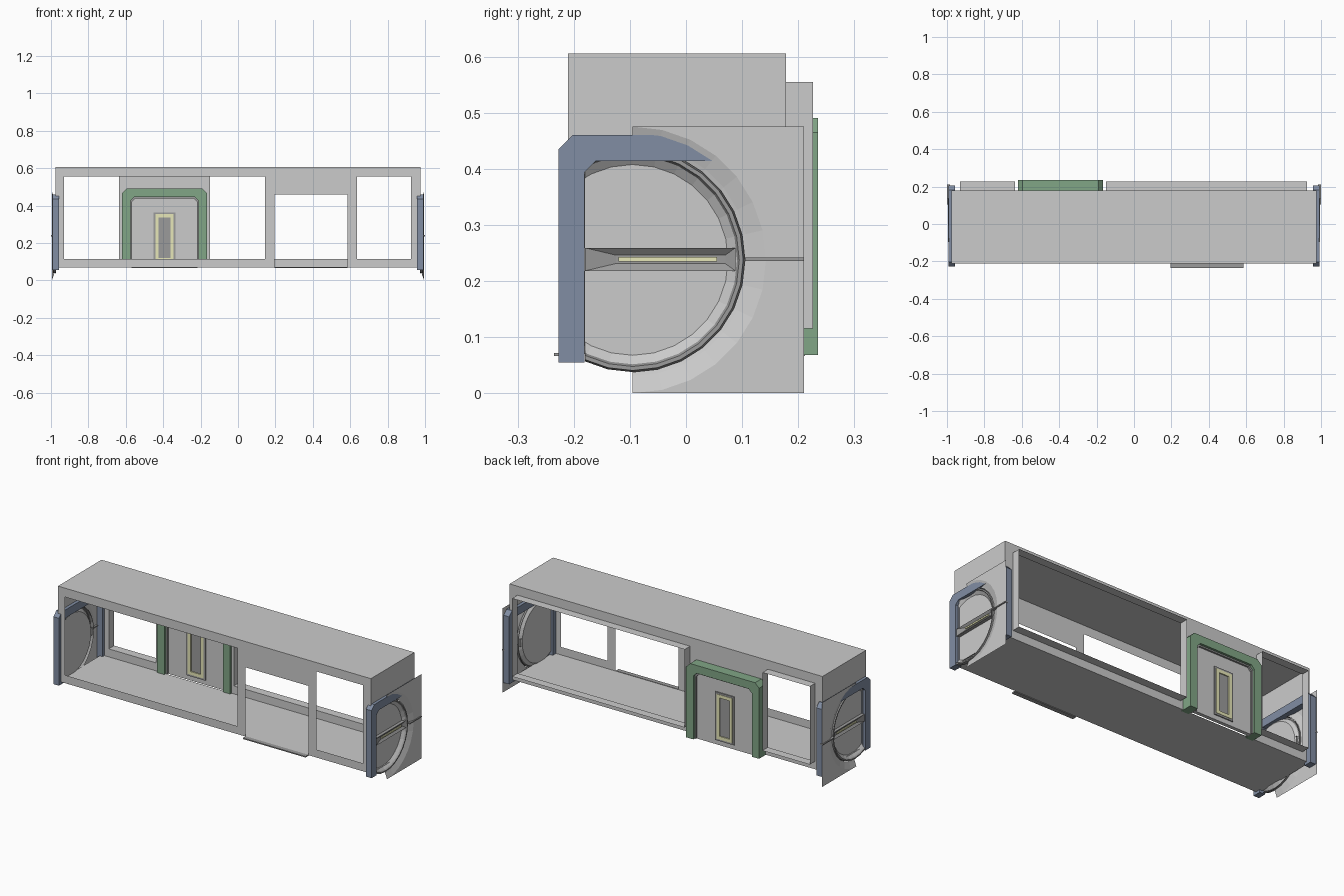
import bpy, bmesh, math
from mathutils import Vector

if "Cube" in bpy.data.objects:
    bpy.data.objects.remove(bpy.data.objects["Cube"])


def mat(name, c):
    m = bpy.data.materials.new(name)
    m.diffuse_color = (*c, 1)
    m.use_nodes = True
    m.node_tree.nodes["Principled BSDF"].inputs["Base Color"].default_value = m.diffuse_color
    return m


GREEN = mat("green_paint", (0.22, 0.38, 0.24))
NAVY = mat("slate_blue_paint", (0.22, 0.27, 0.37))
YELLOW = mat("pale_yellow", (0.8, 0.8, 0.48))
DARK = mat("dark_grey", (0.33, 0.33, 0.33))


def finish(name, bm, m=None, mirror=False):
    bmesh.ops.recalc_face_normals(bm, faces=bm.faces)
    me = bpy.data.meshes.new(name)
    bm.to_mesh(me)
    bm.free()
    ob = bpy.data.objects.new(name, me)
    bpy.context.collection.objects.link(ob)
    if m:
        me.materials.append(m)
    if mirror:
        ob.modifiers.new("mirror", "MIRROR").use_mirror_merge = False
    return ob


def place(axis, u, w, t):
    # (u, w) lie in the plane facing the axis, t runs along the axis
    return Vector({"x": (t, u, w), "y": (u, t, w), "z": (u, w, t)}[axis])


def prism(name, pts, axis, a, b, m=None, mirror=False):
    bm = bmesh.new()
    f = bm.faces.new([bm.verts.new(place(axis, u, w, a)) for u, w in pts])
    if b != a:
        new = bmesh.ops.extrude_face_region(bm, geom=[f], use_keep_orig=True)["geom"]
        shift = place(axis, 0, 0, b - a)
        bmesh.ops.translate(bm, vec=shift, verts=[v for v in new if isinstance(v, bmesh.types.BMVert)])
    return finish(name, bm, m, mirror)


def rect(u0, u1, w0, w1):
    return [(u0, w0), (u1, w0), (u1, w1), (u0, w1)]


def arch(u0, u1, w0, w1, c):
    # door outline with chamfered top corners
    return [(u0, w0), (u0, w1 - c), (u0 + c, w1), (u1 - c, w1), (u1, w1 - c), (u1, w0)]


def u_frame(u0, u1, w0, w1, c, wide, ci):
    return arch(u0, u1, w0, w1, c) + arch(u0 + wide, u1 - wide, w0, w1 - wide, ci)[::-1]


def wall(name, axis, t, u0, u1, w0, w1, holes, mirror=False):
    # flat sheet with rectangular openings
    us = sorted({u0, u1, *[h[0] for h in holes], *[h[1] for h in holes]})
    ws = sorted({w0, w1, *[h[2] for h in holes], *[h[3] for h in holes]})
    bm = bmesh.new()
    for a, b in zip(us, us[1:]):
        for c, d in zip(ws, ws[1:]):
            mu, mw = (a + b) / 2, (c + d) / 2
            if not any(h[0] < mu < h[1] and h[2] < mw < h[3] for h in holes):
                bm.faces.new([bm.verts.new(place(axis, *p, t)) for p in rect(a, b, c, d)])
    bmesh.ops.remove_doubles(bm, verts=bm.verts, dist=1e-5)
    bmesh.ops.dissolve_limit(bm, angle_limit=0.01, verts=bm.verts, edges=bm.edges)
    return finish(name, bm, None, mirror)


CY, CZ, SEG = -0.095, 0.2375, 28


def lathe(name, profile, a0, a1, seg, m=None, clip=None):
    # rings about the hatch centre; profile is (radius, x)
    bm = bmesh.new()
    rings = []
    for r, x in profile:
        angs = [a0 + (a1 - a0) * i / seg for i in range(seg + 1)]
        rings.append([bm.verts.new((x, CY + r * math.cos(a), CZ + r * math.sin(a))) for a in angs])
    for p, q in zip(rings, rings[1:]):
        for i in range(seg):
            bm.faces.new((p[i], p[i + 1], q[i + 1], q[i]))
    bmesh.ops.remove_doubles(bm, verts=bm.verts, dist=1e-5)
    if clip is not None:
        bmesh.ops.bisect_plane(bm, geom=bm.verts[:] + bm.edges[:] + bm.faces[:],
                               plane_co=(0, clip, 0), plane_no=(0, -1, 0), clear_outer=True)
    return finish(name, bm, m, True)


# Carriage shell: floor, roof, front, back and end walls
X, YF, YB, Z0, Z1 = 0.975, -0.21, 0.178, 0.07, 0.605
prism("floor", rect(-X, X, YF, YB), "z", Z0, Z0)
prism("roof", rect(-X, X, YF, YB), "z", Z1, Z1)
wall("front_wall", "y", YF, -X, X, Z0, Z1,
     [(-0.93, 0.145, 0.115, 0.555), (0.195, 0.585, Z0, 0.46), (0.635, 0.925, 0.115, 0.555)])
windows = [(-0.93, -0.635, 0.115, 0.555), (-0.15, 0.925, 0.115, 0.555)]
wall("back_wall", "y", YB, -X, X, Z0, Z1, windows + [(-0.6, -0.185, Z0, 0.46)])
wall("end_wall", "x", X, YF, YB, Z0, Z1, [(-0.18, 0.16, Z0, 0.42)], True)

# Projecting sleeves around the back windows
for i, (a, b, c, d) in enumerate(windows):
    bm = bmesh.new()
    p = [[bm.verts.new((u, y, w)) for u, w in rect(a, b, c, d)] for y in (YB, 0.226)]
    for k in range(4):
        n = (k + 1) % 4
        bm.faces.new((p[0][k], p[0][n], p[1][n], p[1][k]))
    finish("window_sleeve_%d" % i, bm)

# Front doorstep
prism("doorstep", rect(0.195, 0.585, -0.235, YF), "z", 0.066, 0.072, DARK)

# Back door
prism("door_frame", u_frame(-0.62, -0.165, 0.068, 0.49, 0.025, 0.045, 0.02), "y", 0.165, 0.235, GREEN)
prism("door_rim", u_frame(-0.575, -0.21, 0.068, 0.445, 0.02, 0.008, 0.018), "y", 0.182, 0.222, DARK)
prism("door_panel", arch(-0.569, -0.216, 0.066, 0.438, 0.02), "y", 0.192, 0.212)


def ring(name, u0, u1, w0, w1, t, y0, y1, m):
    for k, r in enumerate([(u0, u0 + t, w0, w1), (u1 - t, u1, w0, w1),
                           (u0 + t, u1 - t, w0, w0 + t), (u0 + t, u1 - t, w1 - t, w1)]):
        prism("%s_%d" % (name, k), rect(*r), "y", y0, y1, m)


ring("window_gasket", -0.452, -0.334, 0.092, 0.364, 0.01, 0.186, 0.218, DARK)
ring("window_trim", -0.442, -0.344, 0.102, 0.354, 0.018, 0.184, 0.22, YELLOW)
prism("window_pane", rect(-0.424, -0.362, 0.12, 0.336), "y", 0.19, 0.214, DARK)

# End door frames, mirrored to both ends
prism("end_frame", u_frame(-0.227, 0.207, 0.055, 0.46, 0.025, 0.046, 0.02), "x", 0.957, 0.991, NAVY, True)

# Round hatch with stepped rim, cut off at the front jamb
lathe("hatch_disc", [(0.0, 0.968), (0.17, 0.968), (0.186, 0.98)], 0, 2 * math.pi, SEG, None, -0.18)
lathe("hatch_rim", [(0.186, 0.98), (0.19, 0.988), (0.197, 0.988), (0.2, 0.972)],
      0, 2 * math.pi, SEG, DARK, -0.18)
lathe("leaf_bevel", [(0.2, 0.982), (0.207, 0.984), (0.2375, 0.995)], -math.pi / 2, math.pi / 2, SEG // 2)

# Flat leaf around the back half of the hatch
arc = [(CY + 0.2375 * math.cos(a), CZ + 0.2375 * math.sin(a))
       for a in [-math.pi / 2 + math.pi * i / (SEG // 2) for i in range(SEG // 2 + 1)]]
prism("hatch_leaf", arc + [(0.21, 0.475), (0.21, 0.0)], "x", 0.995, 0.995, None, True)
prism("leaf_seam", rect(0.105, 0.21, 0.2355, 0.2415), "x", 0.985, 1.0, DARK, True)

# Hatch crossbar with sloped recess and yellow strip
bm = bmesh.new()
loops = [[(-0.18, 0.218), (0.088, 0.218), (0.088, 0.259), (-0.18, 0.259)],
         [(-0.125, 0.231), (0.07, 0.231), (0.07, 0.246), (-0.125, 0.246)]]
vs = [[bm.verts.new((x, *p)) for p in loops[k]] for k, x in ((0, 0.968), (0, 0.986), (1, 0.976))]
for p, q in zip(vs, vs[1:]):
    for k in range(4):
        n = (k + 1) % 4
        bm.faces.new((p[k], p[n], q[n], q[k]))
bm.faces.new(vs[2])
finish("hatch_crossbar", bm, DARK, True)
prism("crossbar_strip", rect(-0.12, 0.055, 0.2345, 0.2425), "x", 0.976, 0.981, YELLOW, True)
